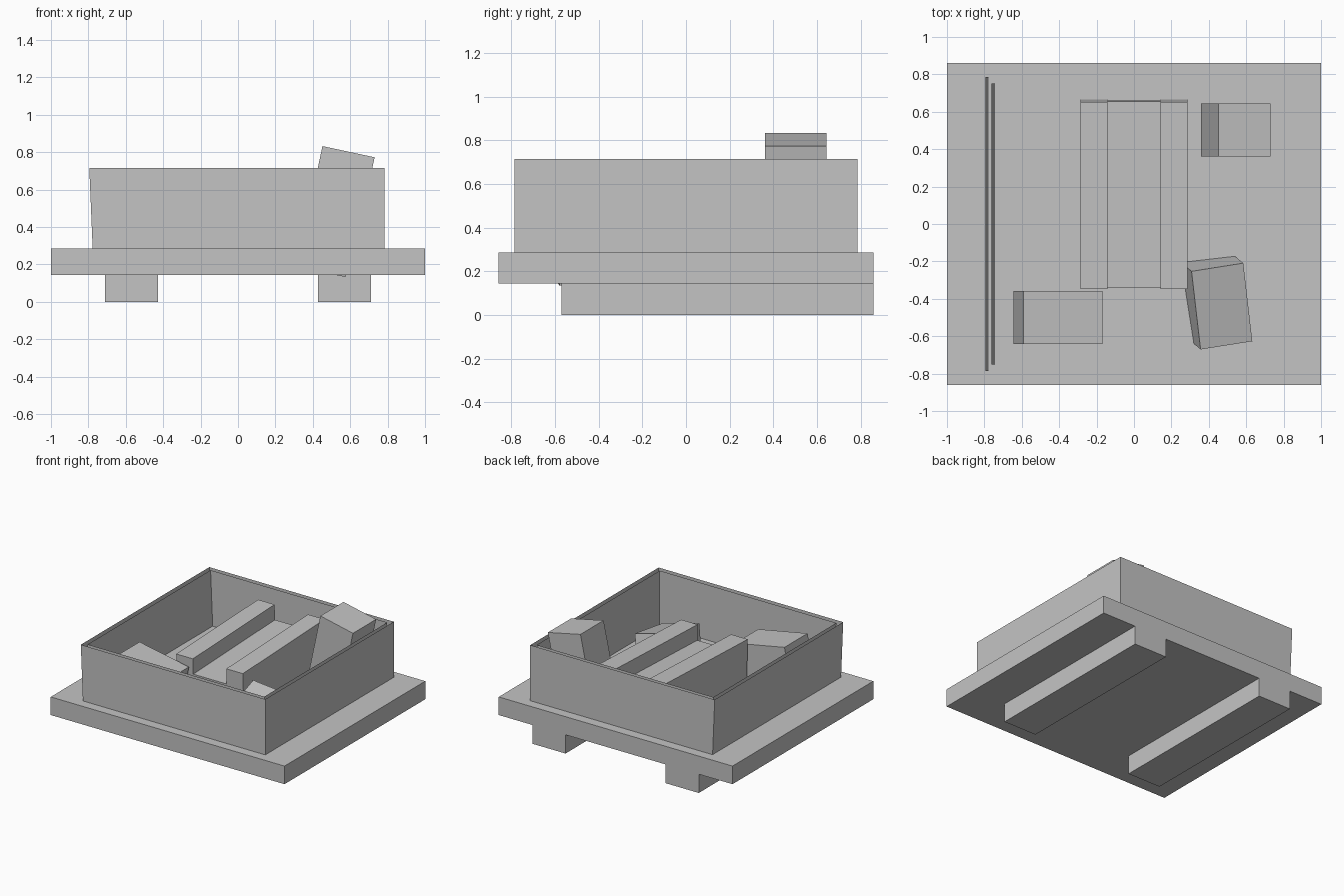
import bpy, bmesh
from math import radians
from mathutils import Euler, Vector

cube = bpy.data.objects.get("Cube")
if cube:
    bpy.data.objects.remove(cube, do_unlink=True)

# Single plain grey for every part
GREY = (0.55, 0.55, 0.55, 1)
grey = bpy.data.materials.new("plain_grey")
grey.use_nodes = True
grey.diffuse_color = GREY
shader = next(n for n in grey.node_tree.nodes if n.type == 'BSDF_PRINCIPLED')
shader.inputs["Base Color"].default_value = GREY


def finish(name, bm):
    mesh = bpy.data.meshes.new(name)
    bm.to_mesh(mesh)
    bm.free()
    mesh.materials.append(grey)
    obj = bpy.data.objects.new(name, mesh)
    bpy.context.collection.objects.link(obj)
    return obj


def block(name, size, top_centre, tilt=(0, 0, 0)):
    """Box placed by the centre of its top face, then tilted about it."""
    bm = bmesh.new()
    bmesh.ops.create_cube(bm, size=1)
    for v in bm.verts:
        v.co = Vector(((v.co.x) * size[0], v.co.y * size[1], (v.co.z - 0.5) * size[2]))
    obj = finish(name, bm)
    obj.location = top_centre
    obj.rotation_euler = Euler([radians(a) for a in tilt])
    return obj


def wall_ring(name, left, right, front, back, bottom, top, lean):
    """Open thin ring of four walls; the -x wall leans outward."""
    bm = bmesh.new()
    low, high = [], []
    for x, y in ((left, front), (right, front), (right, back), (left, back)):
        low.append(bm.verts.new((x, y, bottom)))
        high.append(bm.verts.new((x - (lean if x == left else 0), y, top)))
    for i in range(4):
        j = (i + 1) % 4
        bm.faces.new((low[i], low[j], high[j], high[i]))
    return finish(name, bm)


# Base slab on two runners
block("base_slab", (2, 1.72, 0.14), (0, 0, 0.285))
for side, x in (("left", 0.57), ("right", -0.57)):
    block(side + "_runner", (0.283, 1.43, 0.145), (x, 0.145, 0.145))

# Double thin walls, open at the top
wall_ring("outer_wall", -0.777, 0.783, -0.785, 0.785, 0.285, 0.715, 0.018)
wall_ring("inner_wall", -0.743, 0.75, -0.75, 0.752, 0.285, 0.713, 0.018)

# Beam with an H section, rising slightly toward the back
half = [(0.07, 0), (0.07, -0.12), (0, -0.12)]
section = [(0.143, -0.12), (0.143, 0), (0.285, 0), (0.285, -0.36), (0.143, -0.36), (0.143, -0.24)]
section += [(-x, z) for x, z in reversed(section)]
bm = bmesh.new()
face = bm.faces.new([bm.verts.new((x, -0.5, z)) for x, z in section])
grown = bmesh.ops.extrude_face_region(bm, geom=[face])["geom"]
bmesh.ops.translate(bm, vec=(0, 1, 0), verts=[g for g in grown if isinstance(g, bmesh.types.BMVert)])
bmesh.ops.recalc_face_normals(bm, faces=bm.faces)
beam = finish("h_beam", bm)
beam.location = (0, 0.152, 0.632)
beam.rotation_euler.x = radians(2.2)

# Loose tilted blocks inside the walls
block("upright_block", (0.285, 0.283, 0.445), (0.591, 0.503, 0.803), (0, 12.1, 0))
block("lying_block", (0.43, 0.283, 0.28), (-0.38, -0.5, 0.588), (0, 10.8, 0))
block("skewed_block", (0.285, 0.43, 0.265), (0.47, -0.44, 0.46), (12.4, 11, 9))
